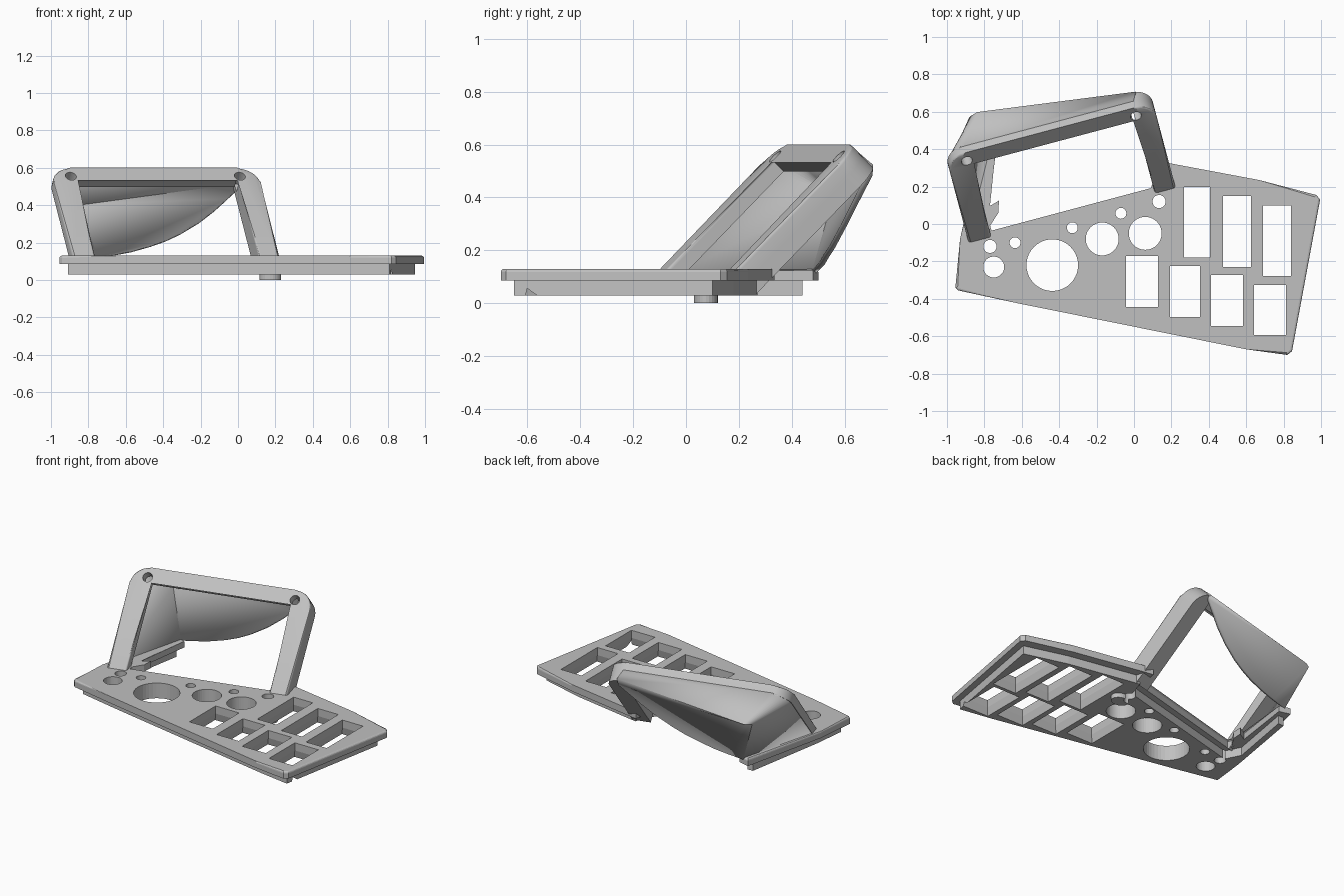
import bpy, bmesh, math
from mathutils import Matrix, Vector

if "Cube" in bpy.data.objects:
    bpy.data.objects.remove(bpy.data.objects["Cube"])

mat = bpy.data.materials.new("light grey plastic")
mat.diffuse_color = (0.53, 0.53, 0.53, 1)
mat.use_nodes = True
mat.node_tree.nodes["Principled BSDF"].inputs["Base Color"].default_value = mat.diffuse_color

def add_object(name, bm, smooth=False):
    bmesh.ops.recalc_face_normals(bm, faces=bm.faces[:])
    me = bpy.data.meshes.new(name)
    bm.to_mesh(me)
    bm.free()
    me.materials.append(mat)
    ob = bpy.data.objects.new(name, me)
    bpy.context.collection.objects.link(ob)
    if smooth:
        bpy.ops.object.select_all(action='DESELECT')
        ob.select_set(True)
        bpy.context.view_layer.objects.active = ob
        bpy.ops.object.shade_smooth_by_angle(angle=math.radians(30))
    return ob

def loft(bm, rings):
    """Closed solid through a stack of outlines."""
    vs = [[bm.verts.new(p) for p in r] for r in rings]
    n = len(vs[0])
    bm.faces.new(vs[0][::-1])
    bm.faces.new(vs[-1])
    for a, b in zip(vs, vs[1:]):
        for i in range(n):
            j = (i + 1) % n
            bm.faces.new((a[i], a[j], b[j], b[i]))

def prism(name, pts, z0, z1, bevel=0, smooth=False):
    bm = bmesh.new()
    loft(bm, [[(x, y, z) for x, y in pts] for z in (z0, z1)])
    if bevel:
        top = [e for e in bm.edges if all(abs(v.co.z - z1) < 1e-5 for v in e.verts)]
        bmesh.ops.bevel(bm, geom=top, offset=bevel, segments=3, profile=0.5, affect='EDGES')
    return add_object(name, bm, smooth)

def circle(cx, cy, r, n=40, sy=1):
    return [(cx + r * math.cos(2 * math.pi * i / n), cy + sy * r * math.sin(2 * math.pi * i / n))
            for i in range(n)]

def arc(cx, cy, r, a0, a1, n=8):
    return [(cx + r * math.cos(math.radians(a0 + (a1 - a0) * i / n)),
             cy + r * math.sin(math.radians(a0 + (a1 - a0) * i / n))) for i in range(n + 1)]

def cut(ob, cutter):
    m = ob.modifiers.new("cut", 'BOOLEAN')
    m.object = cutter
    m.operation = 'DIFFERENCE'
    m.solver = 'EXACT'

# panel: wide flange on top, inset body below, narrow strip under the hood wall
flange = prism("panel_flange", [
    (-0.955, -0.34), (-0.94, -0.355), (-0.64, -0.42), (0.60, -0.67), (0.82, -0.70), (0.845, -0.68),
    (0.995, 0.13), (0.975, 0.155), (0.67, 0.235), (0.19, 0.325), (0.13, 0.335), (0.10, 0.182),
    (-0.77, -0.05), (-0.79, 0.02), (-0.725, 0.48), (-0.80, 0.50), (-0.93, -0.08)],
    0.085, 0.13, 0.012)
body = prism("panel_body", [
    (-0.91, -0.31), (-0.63, -0.37), (0.60, -0.615), (0.81, -0.65), (0.945, 0.10), (0.66, 0.18),
    (0.18, 0.27), (0.14, 0.15), (-0.78, -0.09), (-0.83, 0.01), (-0.755, 0.44), (-0.795, 0.44),
    (-0.885, -0.09)], 0.03, 0.085)
boss = prism("underside_boss", circle(0.172, 0.075, 0.057, 24, 0.8), 0, 0.085)
prism("strip_stub", [(-0.80, 0.0), (-0.77, -0.01), (-0.725, 0.06), (-0.722, 0.125), (-0.79, 0.085)],
      0.085, 0.13)

# cutters for gauge holes and flared switch openings
bm = bmesh.new()
for x, y, r in [(-0.75, -0.23, 0.056), (-0.636, -0.10, 0.029), (-0.437, -0.22, 0.138),
                (-0.33, -0.02, 0.029), (-0.17, -0.08, 0.088), (-0.07, 0.057, 0.029),
                (0.06, -0.05, 0.088), (-0.77, -0.12, 0.035), (0.134, 0.12, 0.035)]:
    loft(bm, [[(px, py, z) for px, py in circle(x, y, r)] for z in (-0.05, 0.2)])
for x0, x1, y0, y1 in [(0.267, 0.406, -0.18, 0.198), (0.476, 0.626, -0.23, 0.15),
                       (0.69, 0.84, -0.278, 0.10), (-0.043, 0.128, -0.444, -0.171),
                       (0.193, 0.353, -0.497, -0.225), (0.412, 0.583, -0.545, -0.273),
                       (0.642, 0.813, -0.594, -0.326)]:
    loft(bm, [[(x0 - f, y0 - f, z), (x1 + f, y0 - f, z), (x1 + f, y1 + f, z), (x0 - f, y1 + f, z)]
              for z, f in ((0.0, 0.02), (0.08, 0), (0.2, 0))])
holes = add_object("panel_hole_cutter", bm)
holes.hide_render = True
holes.display_type = 'WIRE'
for ob in (flange, body, boss):
    cut(ob, holes)

# tilted frame space: u along the panel edge, v up the 45 degree slope, n out of the front
U = Vector((0.967, 0.257, 0)).normalized()
V = Vector((-0.257, 0.966, 1)).normalized()
N = U.cross(V)
M = Matrix((U, V, N)).transposed().to_4x4()

# upright frame: two legs and a top beam with rounded corners
left_arc = arc(-0.77, 0.739, 0.11, 180, 90)
right_arc = arc(0.155, 0.739, 0.11, 90, 0)
frame = prism("hood_frame", [(-0.88, 0.165)] + left_arc + right_arc +
              [(0.265, 0.165), (0.15, 0.165), (0.15, 0.764), (-0.755, 0.764), (-0.755, 0.165)],
              -0.06, 0, 0.012, True)
backing = prism("right_leg_backing", [(0.15, 0.165), (0.15, 0.849)] + right_arc + [(0.265, 0.165)],
                -0.12, -0.06, 0, True)
bm = bmesh.new()
for u in (-0.777, 0.158):
    loft(bm, [[(x, y, z) for x, y in circle(u, 0.785, 0.03, 24)] for z in (-0.09, 0.05)])
bores = add_object("frame_bore_cutter", bm)
bores.hide_render = True
bores.display_type = 'WIRE'
for ob in (frame, backing, bores):
    ob.matrix_world = M
for ob in (frame, backing):
    cut(ob, bores)

# hood shell: side wall, roof and back panel with a curved lower edge
P1a, P1b = Vector((-0.872, 0.565, 0.41)), Vector((-0.835, 0.588, 0.405))
P2, Q = Vector((0.01, 0.697, 0.52)), Vector((-0.755, 0.485, 0.12))
inset = 0.01
front = [M @ Vector((u, v, -0.05)) for u, v in
         [(-0.88 + inset, 0.17)] +
         arc(-0.77, 0.739, 0.11 - inset, 180, 90) + [(0.165, 0.849 - inset)]]
k = len(front) - 3
back = [Q] + [P1a.lerp(P1b, i / k) for i in range(k + 1)] + [P2]
bm = bmesh.new()
fv = [bm.verts.new(p) for p in front]
bv = [bm.verts.new(p) for p in back]
for i in range(len(fv) - 1):
    bm.faces.new((fv[i], fv[i + 1], bv[i + 1], bv[i]))
curve = [(0.0, 0.695, 0.487), (-0.06, 0.665, 0.43), (-0.126, 0.634, 0.37), (-0.21, 0.602, 0.305),
         (-0.31, 0.57, 0.245), (-0.39, 0.55, 0.208), (-0.47, 0.531, 0.18), (-0.57, 0.515, 0.152),
         (-0.66, 0.50, 0.135)]
bm.faces.new(bv[1:] + [bm.verts.new(p) for p in curve] + [bv[0]])
shell = add_object("hood_shell", bm, True)
s = shell.modifiers.new("thickness", 'SOLIDIFY')
s.thickness = 0.022
s.offset = 0
